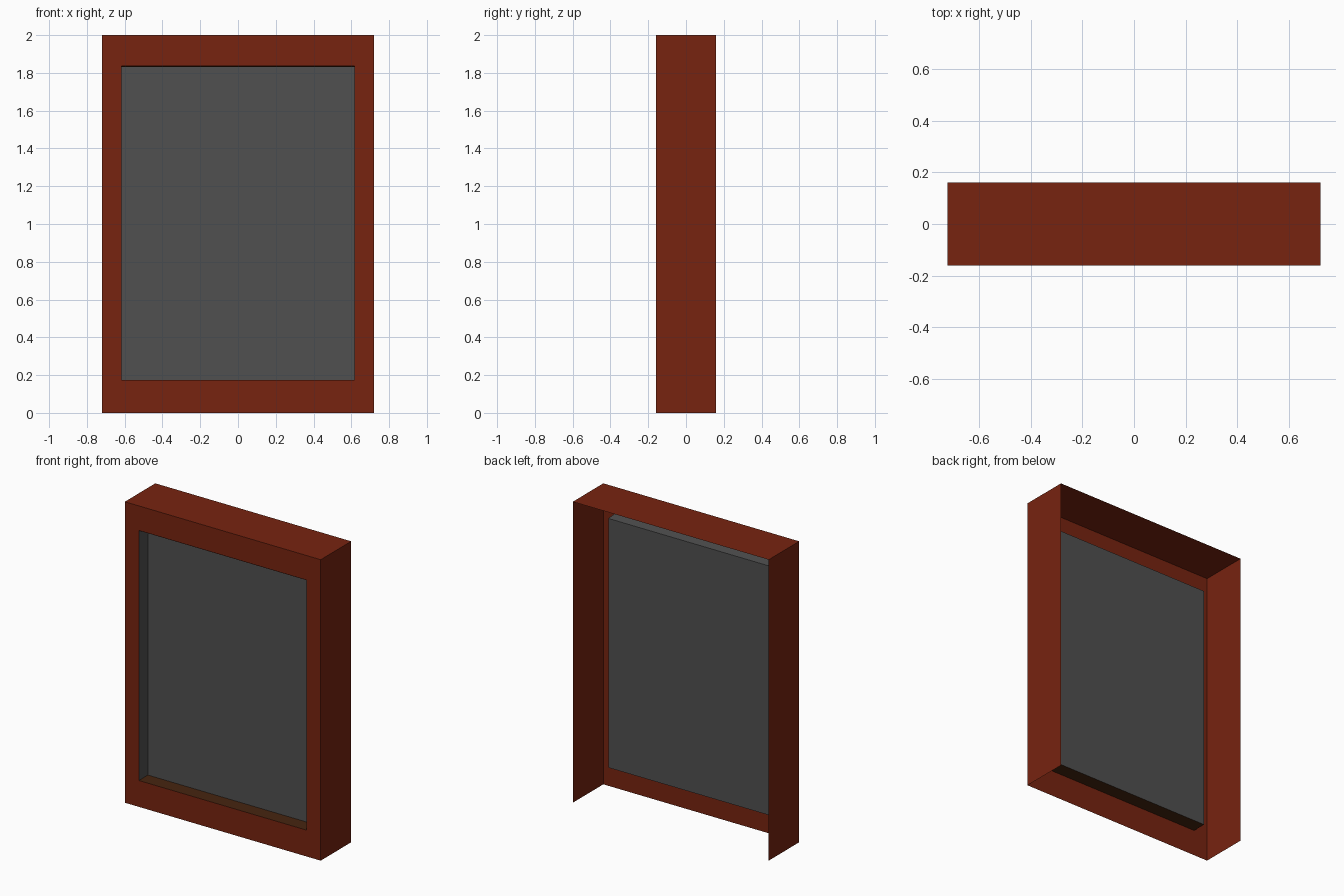
import bpy

if "Cube" in bpy.data.objects:
    bpy.data.objects.remove(bpy.data.objects["Cube"])

def material(name, rgb):
    m = bpy.data.materials.new(name)
    m.diffuse_color = (*rgb, 1)
    m.use_nodes = True
    m.node_tree.nodes["Principled BSDF"].inputs["Base Color"].default_value = m.diffuse_color
    return m

red = material("red_brown", (0.185, 0.017, 0.005))
grey = material("dark_grey", (0.08, 0.08, 0.08))
brown = material("dark_brown", (0.062, 0.018, 0.005))

def sheet(name, verts, faces, mat):
    me = bpy.data.meshes.new(name)
    me.from_pydata(verts, [], faces)
    me.materials.append(mat)
    ob = bpy.data.objects.new(name, me)
    bpy.context.collection.objects.link(ob)
    return ob

def ring(w, z0, z1, y):
    return [(-w, y, z0), (w, y, z0), (w, y, z1), (-w, y, z1)]

W, Y = 0.72, 0.16          # half width and half depth of the casing
w, z0, z1 = 0.617, 0.175, 1.837   # opening
YS = -0.065                # depth of the recessed panel

# front surround with rectangular opening
sheet("front_surround", ring(W, 0, 2, -Y) + ring(w, z0, z1, -Y),
      [(i, (i + 1) % 4, 4 + (i + 1) % 4, 4 + i) for i in range(4)], red)

# top and side casing, open at the back and bottom
sheet("casing", ring(W, 0, 2, -Y) + ring(W, 0, 2, Y),
      [(i, i + 4, (i + 1) % 4 + 4, (i + 1) % 4) for i in (1, 2, 3)], red)

# recessed panel with its side and top returns
zb = z1 - 0.006
recess = ring(w, z0, z1, -Y) + ring(w, z0, zb, YS)
sheet("recessed_panel", recess,
      [(4, 5, 6, 7), (1, 5, 6, 2), (2, 6, 7, 3), (3, 7, 4, 0)], grey)

# sill and lintel lining of the recess
sheet("sill", [recess[i] for i in (0, 1, 5, 4)], [(0, 1, 2, 3)], brown)
sheet("lintel", [(x, y, z - 0.001) for x, y, z in (recess[i] for i in (3, 7, 6, 2))],
      [(0, 1, 2, 3)], brown)
